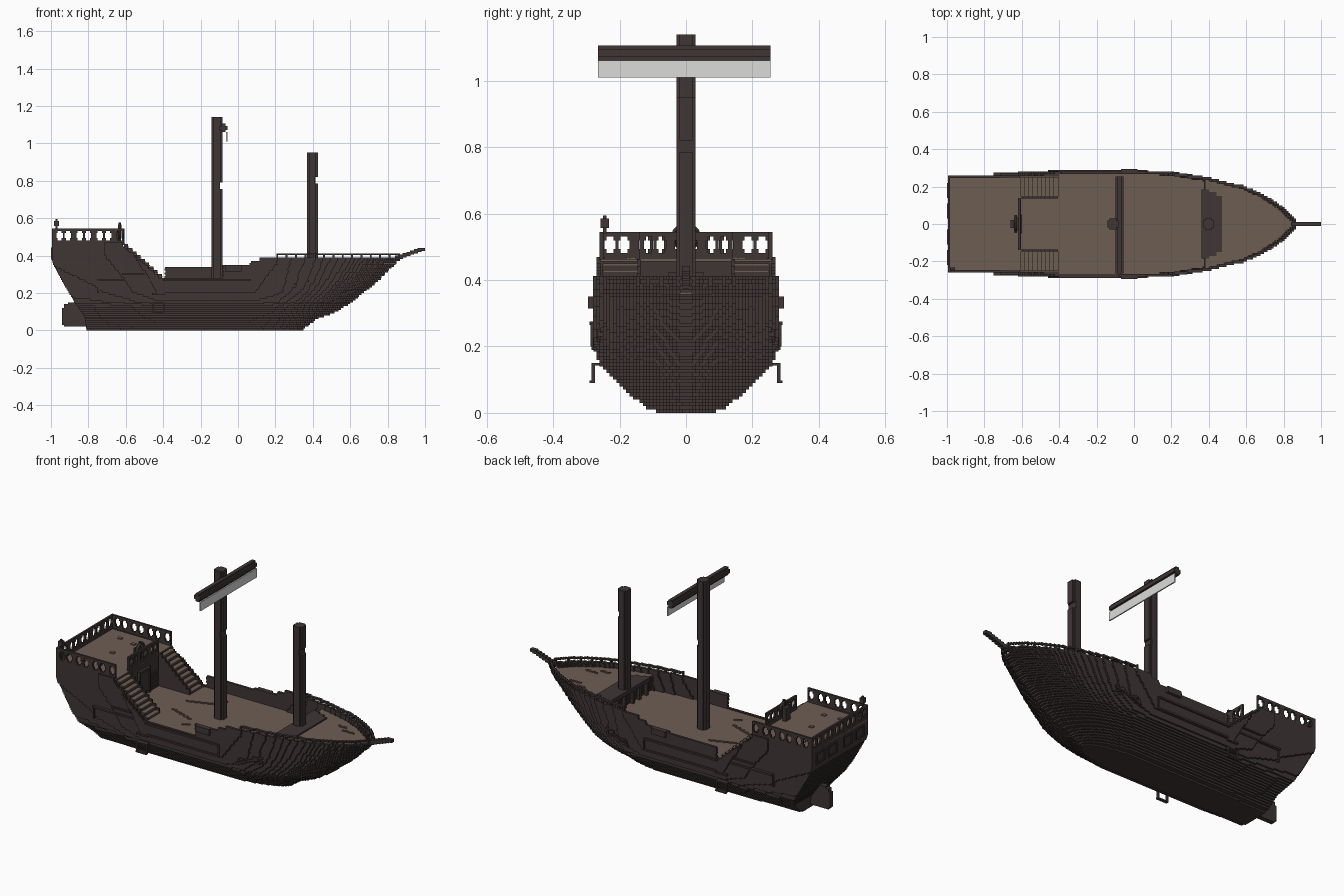
import bpy, bmesh, math
from mathutils import Matrix

if "Cube" in bpy.data.objects:
    bpy.data.objects.remove(bpy.data.objects["Cube"], do_unlink=True)


def material(name, rgb):
    m = bpy.data.materials.new(name)
    m.use_nodes = True
    m.diffuse_color = (*rgb, 1)
    m.node_tree.nodes["Principled BSDF"].inputs["Base Color"].default_value = (*rgb, 1)
    return m


DARK = material("dark wood", (0.050, 0.036, 0.036))
DECK = material("deck wood", (0.155, 0.110, 0.086))
SAIL = material("sail cloth", (0.71, 0.71, 0.70))


def boxes(name, items, mat=DARK):
    """One object from a list of boxes (x0, x1, y0, y1, z0, z1)."""
    bm = bmesh.new()
    for x0, x1, y0, y1, z0, z1 in items:
        mtx = Matrix.Translation(((x0 + x1) / 2, (y0 + y1) / 2, (z0 + z1) / 2))
        bmesh.ops.create_cube(bm, size=1, matrix=mtx @ Matrix.Diagonal((x1 - x0, y1 - y0, z1 - z0, 1)))
    me = bpy.data.meshes.new(name)
    bm.to_mesh(me)
    bm.free()
    me.materials.append(mat)
    bpy.context.scene.collection.objects.link(bpy.data.objects.new(name, me))


def both(items):
    """Mirror boxes across the centre line."""
    return items + [(a, b, -d, -c, e, f) for a, b, c, d, e, f in items]


def lerp(pts, t):
    if t <= pts[0][0]:
        return pts[0][1]
    for (a, va), (b, vb) in zip(pts, pts[1:]):
        if t <= b:
            return va + (vb - va) * (t - a) / (b - a)
    return pts[-1][1]


# Hull lines: end profiles, cross-section, bow plan and stern narrowing
STERN = [(0, -.81), (.07, -.82), (.14, -.87), (.24, -.93), (.34, -.985), (.37, -.995), (.5, -.995)]
BOW = [(0, .35), (.06, .43), (.09, .52), (.14, .60), (.26, .75), (.37, .86), (.40, .88)]
SECTION = [(0, .09), (.01, .12), (.03, .145), (.07, .19), (.12, .245), (.15, .265),
           (.2, .276), (.3, .281), (.4, .286)]
PLAN = [(0, .07), (.035, .17), (.09, .34), (.2, .55), (.32, .71), (.55, .88), (.77, .97), (1, 1)]
NARROW = [(-1, .90), (-.75, .92), (-.6, .95), (-.42, 1)]
STEP = 0.01


def half_width(x, z):
    length = .30 + .58 * min(1, z / .39)
    w = lerp(SECTION, z) * lerp(PLAN, (lerp(BOW, z) - x) / length) * lerp(NARROW, x)
    return max(STEP, round(w / STEP) * STEP)


def floor_height(x):
    return .46 if x < -.61 else (.27 if x < .38 else .36)


def wall_height(x, side):
    if x < -.61:
        return .47
    if x < -.39:
        return lerp([(-.61, .45), (-.41, .28)], x)
    if x < -.08:
        return .34 if side > 0 else .28
    return lerp([(.06, .35), (.07, .37), (.11, .37), (.12, .39)], x)


def columns(z):
    """Stepped columns (x0, x1, half width) of one hull layer."""
    xs, xb = lerp(STERN, z), lerp(BOW, z)
    n = round((xb - xs) / STEP)
    return [(xs + i * STEP, xs + (i + 1) * STEP, half_width(xs + (i + .5) * STEP, z)) for i in range(n)]


def merged(items):
    """Join neighbouring boxes along x when the rest matches."""
    out = []
    for b in items:
        if out and abs(out[-1][1] - b[0]) < 1e-5 and all(abs(p - q) < 1e-5 for p, q in zip(out[-1][2:], b[2:])):
            out[-1] = (out[-1][0], *b[1:])
        else:
            out.append(b)
    return out


# Hull: solid layers below the decks, bulwarks above them
hull = []
for k in range(47):
    z0, z1 = k * STEP, (k + 1) * STEP
    cols = columns(z0)
    solid, walls = [], {1: [], -1: []}
    for i, (a, b, w) in enumerate(cols):
        if z1 <= floor_height((a + b) / 2) + 1e-4:
            solid.append((a, b, -w, w, z0, z1))
            continue
        inner = max(0, min(w, cols[min(i + 1, len(cols) - 1)][2]) - .014)
        for s in (1, -1):
            if z1 <= wall_height((a + b) / 2, s) + .004:
                walls[s].append((a, b, inner, w, z0, z1) if s > 0 else (a, b, -w, -inner, z0, z1))
    hull += merged(solid) + merged(walls[1]) + merged(walls[-1])
boxes("hull", hull)

# Decks
for name, x0, x1, z in (("quarter_deck", -.99, -.61, .46), ("main_deck", -.61, .38, .27), ("fore_deck", .38, .86, .36)):
    boxes(name, merged([(a, b, -(w - .012), w - .012, z - .004, z + .004)
                        for a, b, w in columns(z) if a > x0 - .006 and b < x1 + .006 and w > .015]), DECK)

# Scattered deck scraps and a broken plank trail
scraps = []
for x, y in ((-.88, .17), (-.78, .15), (-.81, 0), (-.88, -.17), (-.78, -.16)):
    scraps.append((x - .012, x + .012, y - .01, y + .01, .462, .470))
for i in range(14):
    x, y = -.38 + i * .011, .055 + i * .004 + .006 * (i % 3 == 0)
    scraps += both([(x, x + .012, y, y + .009, .272, .280)])
    x, y = .57 + i * .009, .105 - .035 * (i > 5) + .006 * (i % 4 == 0)
    scraps += both([(x, x + .01, y, y + .009, .362, .370)])
for i in range(4):
    scraps += both([(-.23 + i * .01, -.22 + i * .01, .185 - i * .006, .195 - i * .006, .272, .28)])
boxes("deck_scraps", scraps, DECK)

# Dark platform around the fore mast, with posts under its edge
boxes("fore_platform", [(.36, .40, -.185, .185, .35, .372), (.40, .44, -.17, .17, .35, .372),
                        (.44, .47, -.15, .15, .35, .372)]
      + both([(.362, .38, y, y + .018, .27, .35) for y in (.03, .09, .155)]))

# Stairs on both sides
steps, treads, sides = [], [], []
for i in range(9):
    x, z = -.61 + i * .0225, .45 - i * .02
    steps.append((x, x + .0225, .145, .252, .26, z - .005))
    treads.append((x, x + .026, .147, .250, z - .006, z))
    sides.append((x, x + .0225, .136, .147, .26, z + .012))
boxes("stairs", both(steps))
boxes("stair_treads", both(treads), DECK)
boxes("stair_sides", both(sides))

# Cabin front door and frame
boxes("cabin_door", [(-.612, -.604, -.04, .04, .27, .41), (-.612, -.598, -.052, -.04, .27, .42),
                     (-.612, -.598, .04, .052, .27, .42), (-.612, -.598, -.052, .052, .41, .425)])


# Pierced railings: openings in pairs between wide posts
def railing(p0, p1, at, along_x, n):
    z0, z1 = .46, .545
    parts = [(p0, p1, z0, z0 + .022), (p0, p1, z1 - .014, z1)]
    for i in range(n + 1):
        c = p0 + (p1 - p0) * i / n
        r = .005 if i % 2 else .014
        for q, a, b in ((r, z0, z1), (r + .006, z0, z0 + .034), (r + .006, z1 - .025, z1)):
            parts.append((max(p0, c - q), min(p1, c + q), a, b))
    t = .006
    return [(a, b, at - t, at + t, c, d) if along_x else (at - t, at + t, a, b, c, d) for a, b, c, d in parts]


boxes("side_railings", both(railing(-.985, -.61, .254, True, 7)))
boxes("stern_railing", railing(-.26, .26, -.989, False, 10))
boxes("front_railing", railing(-.14, .14, -.613, False, 6))

# Stern lantern
boxes("lantern", [(-.975, -.965, -.25, -.24, .54, .56), (-.983, -.957, -.258, -.232, .557, .585),
                  (-.975, -.965, -.25, -.24, .585, .595)])

# Ship's wheel on its stand
boxes("wheel_stand", [(-.66, -.64, -.022, .022, .46, .54)])
bpy.ops.mesh.primitive_torus_add(major_radius=.036, minor_radius=.009, major_segments=12, minor_segments=4,
                                 location=(-.632, 0, .53), rotation=(0, math.pi / 2, 0))
wheel = bpy.context.object
wheel.name = "wheel_rim"
wheel.data.materials.append(DARK)
boxes("wheel_spokes", [(-.64, -.626, -.048, .048, .525, .535), (-.64, -.626, -.005, .005, .482, .578)])

# Bow rail following the bulwark
rail = []
for i, (a, b, w) in enumerate(columns(.385)):
    if a > .2:
        rail.append((a, b, max(0, w - .016), w, .402, .412))
        if i % 5 == 0:
            rail.append((a, b, max(0, w - .012), w, .388, .404))
boxes("bow_rail", both(merged(rail)))

# Bowsprit, stepping upward
boxes("bowsprit", [(.84 + i * .02, .862 + i * .02, -.012, .012, .375 + i * .0075, .40 + i * .0068)
                   for i in range(7)] + [(.96, 1.0, -.012, .012, .425, .442)])

# Rudder
boxes("rudder", [(-.94, -.80, -.014, .014, .03, .12), (-.93, -.80, -.014, .014, .02, .14),
                 (-.91, -.84, -.014, .014, .12, .15)])


# Masts with stepped corners and a chip on the forward side
def mast(name, x, r, z0, notch, z1):
    parts = [(x - r, x + r - .012, -.019, .019, notch, notch + .035),
             (x - .019, x + r - .014, -r, r, notch, notch + .035)]
    for a, b in ((z0, notch), (notch + .035, z1)):
        parts += [(x - r, x + r, -.019, .019, a, b), (x - .019, x + .019, -r, r, a, b)]
    boxes(name, parts)


mast("main_mast", -.112, .029, .26, .755, 1.14)
mast("fore_mast", .398, .029, .35, .785, .95)

# Yard and furled sail
boxes("yard", [(-.098, -.056, -.265, .255, 1.072, 1.094), (-.088, -.066, -.265, .255, 1.06, 1.106)])
boxes("sail", [(-.063, -.056, -.265, .255, 1.01, 1.062)], SAIL)

# Side fittings: boarding steps, chain plates and wales
boxes("boarding_steps", both([(x, x + .01, .274, .284, .09, .15) for x in (-.46, -.40)]
                             + [(-.46, -.39, .255, .284, .142, .15), (-.46, -.39, .274, .29, .09, .098),
                                (-.46, -.39, .27, .284, .19, .2)]))
boxes("chain_plates", both([(-.07, .02, .27, .295, .315, .35)]))
boxes("wales", both([(-.40, .07, .272, .290, .265, .275), (-.75, -.40, .255, .276, .265, .275),
                     (-.75, -.742, .25, .268, .2, .27), (-.39, .07, .27, .287, .20, .21),
                     (.07, .078, .27, .287, .2, .27), (-.62, -.50, .26, .280, .30, .308)]))

# Bow anchors against the hull
anchor = [(.18 + i * .012, .194 + i * .012, .19 + i * .005) for i in range(13)]
anchor += [(.19, .20, .20), (.19, .20, .21), (.20, .23, .22), (.30, .32, .215), (.32, .335, .225),
           (.30, .31, .235), (.28, .30, .245)]
boxes("anchors", both([(a, b, half_width(a, z) - .02, half_width(a, z) + .008, z - .005, z + .007)
                       for a, b, z in anchor]))

# Stern window frames
frames = []
for y in (.03, .14):
    frames += [(-1.0, -.985, y, y + .08, z, z + .008) for z in (.38, .435)]
    frames += [(-1.0, -.985, q, q + .008, .38, .443) for q in (y, y + .072)]
boxes("stern_windows", both(frames))
